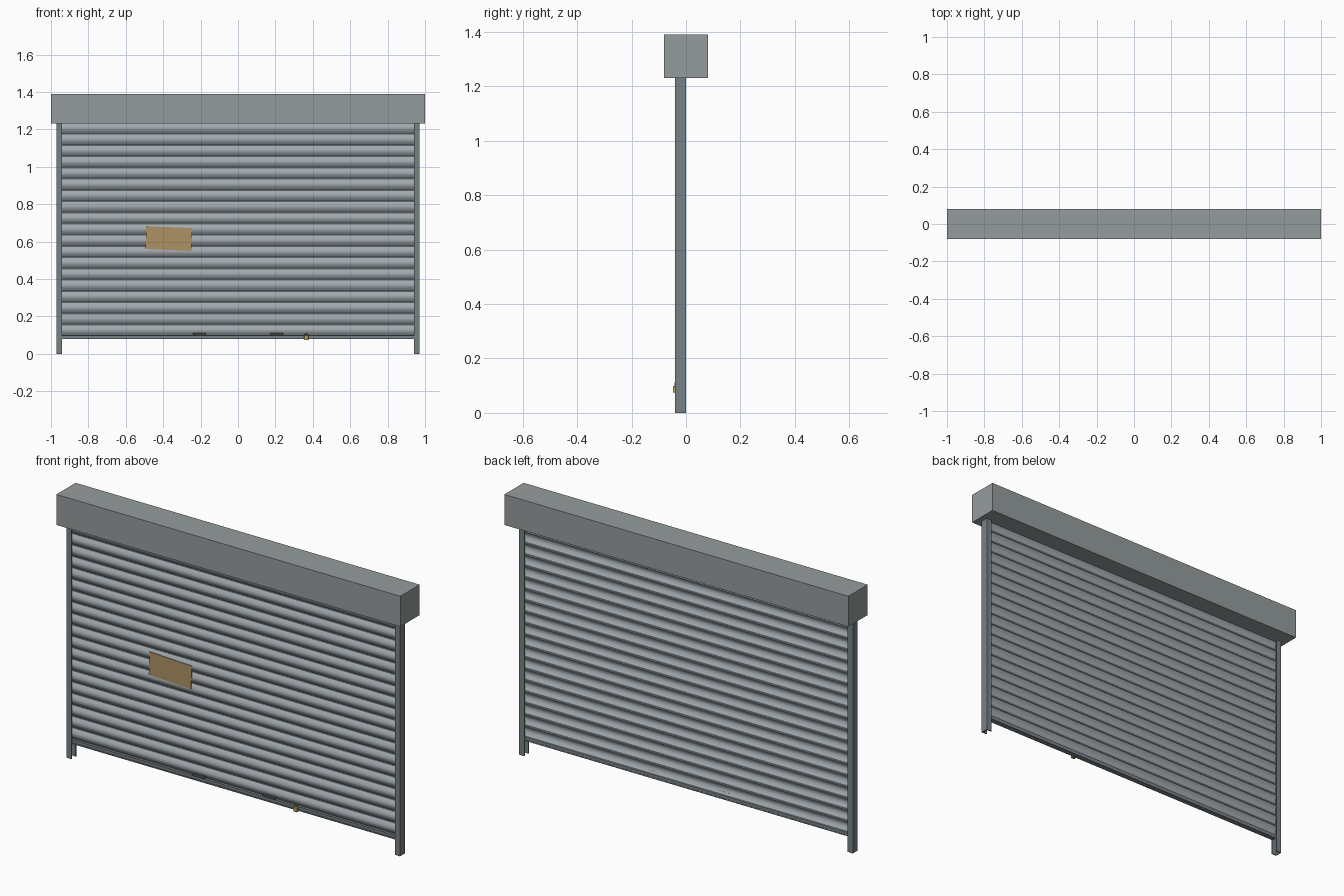
import bpy, bmesh, math
from mathutils import Matrix

if "Cube" in bpy.data.objects:
    bpy.data.objects.remove(bpy.data.objects["Cube"])


def material(name, rgb):
    m = bpy.data.materials.new(name)
    m.diffuse_color = (*rgb, 1)
    m.use_nodes = True
    m.node_tree.nodes["Principled BSDF"].inputs["Base Color"].default_value = m.diffuse_color
    return m


STEEL = material("painted_steel", (0.36, 0.40, 0.43))
DARK = material("dark_steel", (0.19, 0.22, 0.24))
HOOD = material("hood_grey", (0.30, 0.33, 0.34))
BLACK = material("handle_black", (0.08, 0.09, 0.09))
BRASS = material("brass", (0.50, 0.36, 0.10))
CARD = material("cardboard", (0.42, 0.29, 0.13))


def finish(bm, name, mat):
    bmesh.ops.recalc_face_normals(bm, faces=bm.faces)
    me = bpy.data.meshes.new(name)
    bm.to_mesh(me)
    bm.free()
    ob = bpy.data.objects.new(name, me)
    bpy.context.collection.objects.link(ob)
    me.materials.append(mat)
    return ob


def box(name, lo, hi, mat, bevel=0):
    size = [b - a for a, b in zip(lo, hi)]
    mid = [(a + b) / 2 for a, b in zip(lo, hi)]
    bm = bmesh.new()
    bmesh.ops.create_cube(bm, size=1, matrix=Matrix.Translation(mid) @ Matrix.Diagonal((*size, 1)))
    ob = finish(bm, name, mat)
    if bevel:
        mod = ob.modifiers.new("bevel", 'BEVEL')
        mod.width = bevel
        mod.segments = 2
    return ob


def prism(name, points, vec, mat):
    bm = bmesh.new()
    face = bm.faces.new([bm.verts.new(p) for p in points])
    ext = bmesh.ops.extrude_face_region(bm, geom=[face])
    bmesh.ops.translate(bm, vec=vec, verts=[v for v in ext["geom"] if isinstance(v, bmesh.types.BMVert)])
    return finish(bm, name, mat)


def smooth(ob):
    bpy.context.view_layer.objects.active = ob
    for o in bpy.context.selected_objects:
        o.select_set(False)
    ob.select_set(True)
    bpy.ops.object.shade_smooth_by_angle(angle=math.radians(35))


# roller housing
box("housing", (-1, -0.08, 1.23), (1, 0.08, 1.39), HOOD)

# guide rails: channels open towards the curtain
for s, side in ((-1, "left"), (1, "right")):
    profile = [(0.94, -0.04), (0.97, -0.04), (0.97, 0), (0.94, 0),
               (0.94, -0.005), (0.964, -0.005), (0.964, -0.035), (0.94, -0.035)]
    prism(side + "_guide_rail", [(s * x, y, 0) for x, y in profile], (0, 0, 1.23), DARK)

# interlocking curved slats
COUNT, BOTTOM, TOP = 19, 0.095, 1.235
PITCH = (TOP - BOTTOM) / COUNT
STEPS = 8
front = [(-0.018 - 0.013 * math.sin(math.pi * i / STEPS), 0.004 + (PITCH - 0.005) * i / STEPS)
         for i in range(STEPS + 1)]
back = [(y + 0.003, z) for y, z in reversed(front)]
lip = [(-0.009, 0.004), (-0.009, -0.003), (-0.012, -0.003), (-0.012, 0.001), (-0.018, 0.001)]
slat_profile = front + back + lip
for n in range(COUNT):
    slat = prism(f"slat_{n + 1}", [(-0.955, y, BOTTOM + n * PITCH + z) for y, z in slat_profile],
                 (1.91, 0, 0), STEEL)
    smooth(slat)

# bottom bar with a small front foot
box("bottom_bar", (-0.945, -0.032, 0.082), (0.945, -0.008, 0.098), DARK)
box("bottom_bar_foot", (-0.94, -0.035, 0.078), (0.94, -0.007, 0.084), DARK)

# lift handles
for x, side in ((-0.205, "left"), (0.205, "right")):
    box(side + "_lift_handle", (x - 0.035, -0.039, 0.099), (x + 0.035, -0.022, 0.111), BLACK, 0.002)

# padlock body and shackle
box("padlock_body", (0.354, -0.048, 0.074), (0.376, -0.034, 0.098), BRASS, 0.002)
cu = bpy.data.curves.new("padlock_shackle", 'CURVE')
cu.dimensions = '3D'
cu.bevel_depth = 0.0018
cu.bevel_resolution = 2
cu.use_fill_caps = True
path = [(0.372, 0.094)] + [(0.365 + 0.007 * math.cos(math.pi * i / 8), 0.103 + 0.007 * math.sin(math.pi * i / 8))
                           for i in range(9)] + [(0.358, 0.094)]
sp = cu.splines.new('POLY')
sp.points.add(len(path) - 1)
for p, (x, z) in zip(sp.points, path):
    p.co = (x, -0.040, z, 1)
shackle = bpy.data.objects.new("padlock_shackle", cu)
bpy.context.collection.objects.link(shackle)
cu.materials.append(BRASS)

# slightly tilted cardboard notice
notice = box("cardboard_notice", (-0.123, -0.0015, -0.061), (0.123, 0.0015, 0.061), CARD)
notice.location = (-0.37, -0.0325, 0.616)
notice.rotation_euler = (0, math.radians(2.5), 0)
